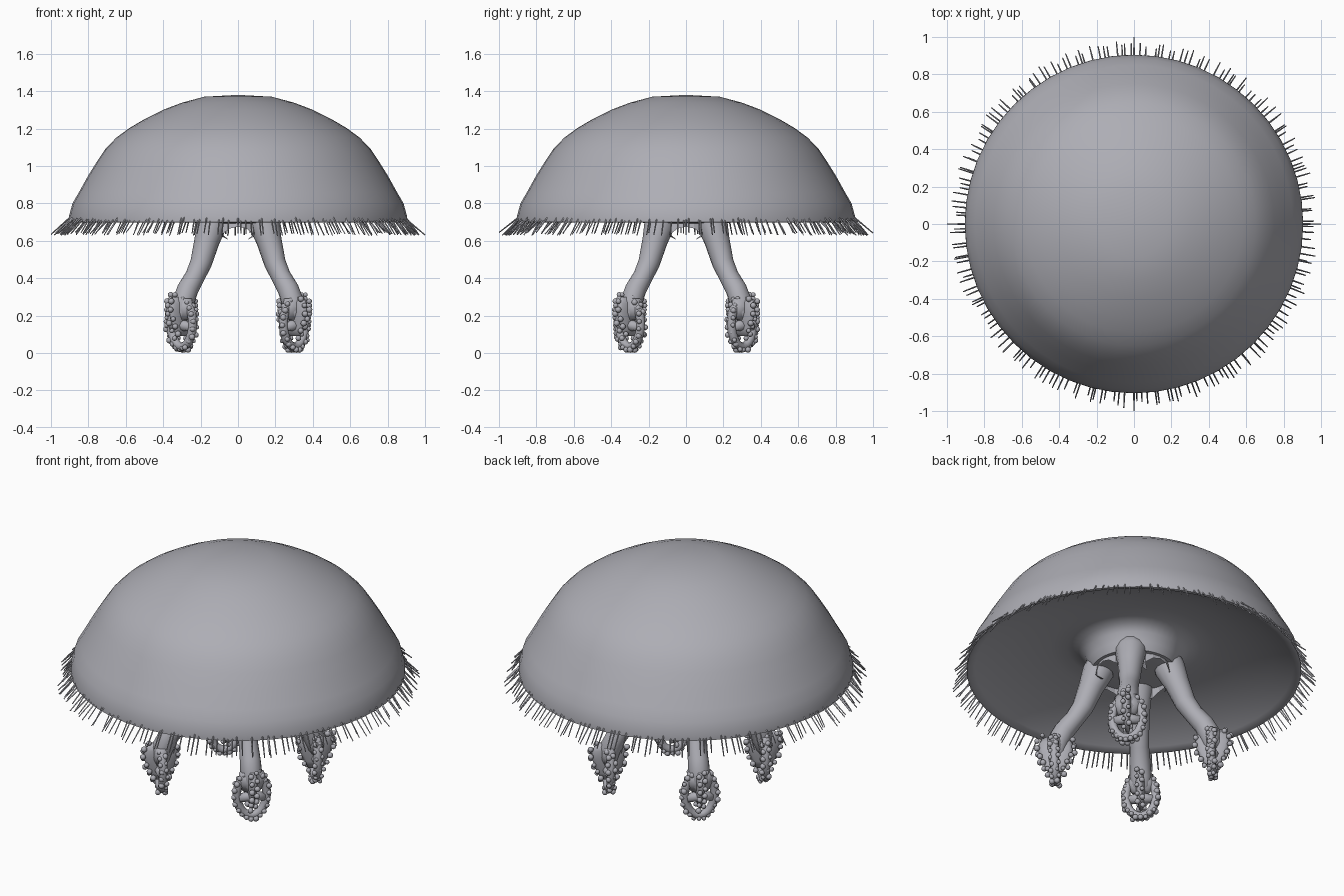
import bpy, bmesh, math, random
from mathutils import Vector, Matrix

if "Cube" in bpy.data.objects:
    bpy.data.objects.remove(bpy.data.objects["Cube"])

random.seed(4)
grey = bpy.data.materials.new("soft grey")
grey.diffuse_color = (0.42, 0.42, 0.46, 1)
grey.use_nodes = True
grey.node_tree.nodes["Principled BSDF"].inputs["Base Color"].default_value = grey.diffuse_color


def finish(bm, name, smooth=True):
    bmesh.ops.recalc_face_normals(bm, faces=bm.faces[:])
    me = bpy.data.meshes.new(name)
    bm.to_mesh(me)
    bm.free()
    me.materials.append(grey)
    for p in me.polygons:
        p.use_smooth = smooth
    ob = bpy.data.objects.new(name, me)
    bpy.context.collection.objects.link(ob)
    return ob


def tube(bm, pts, radii, side, n=10, closed=False, flat=1.0):
    """Sweep a section along a planar path; side is the plane normal, flat scales along it."""
    pts = [Vector(p) for p in pts]
    side = Vector(side).normalized()
    rings = []
    m = len(pts)
    for i, p in enumerate(pts):
        a = pts[(i - 1) % m] if closed else pts[max(i - 1, 0)]
        b = pts[(i + 1) % m] if closed else pts[min(i + 1, m - 1)]
        other = (b - a).normalized().cross(side)
        r = radii[i] if isinstance(radii, (list, tuple)) else radii
        rings.append([bm.verts.new(p + r * (flat * math.cos(k * math.tau / n) * side
                                            + math.sin(k * math.tau / n) * other)) for k in range(n)])
    for i in range(m if closed else m - 1):
        A, B = rings[i], rings[(i + 1) % m]
        for k in range(n):
            bm.faces.new((A[k], A[(k + 1) % n], B[(k + 1) % n], B[k]))
    if not closed:
        bm.faces.new(rings[0])
        bm.faces.new(rings[-1])


def knob(bm, p, r):
    bmesh.ops.create_icosphere(bm, subdivisions=2, radius=r, matrix=Matrix.Translation(p))


# Bell: outer dome, thin rim, shallow underside and central stalk in one lathe
profile = [(0, 1.38), (0.18, 1.37), (0.30, 1.338), (0.40, 1.30), (0.50, 1.25), (0.58, 1.203),
           (0.65, 1.152), (0.71, 1.09), (0.75, 1.03), (0.80, 0.95), (0.85, 0.86), (0.885, 0.80),
           (0.904, 0.73), (0.905, 0.70), (0.89, 0.697), (0.86, 0.715), (0.75, 0.765), (0.60, 0.81),
           (0.45, 0.835), (0.36, 0.84), (0.30, 0.825), (0.265, 0.79), (0.25, 0.74), (0.23, 0.695),
           (0.12, 0.685), (0, 0.70)]
bm = bmesh.new()
vs = [bm.verts.new((r, 0, z)) for r, z in profile]
es = [bm.edges.new((vs[i], vs[i + 1])) for i in range(len(vs) - 1)]
bmesh.ops.spin(bm, geom=vs + es, cent=(0, 0, 0), axis=(0, 0, 1), angle=math.tau, steps=48)
bmesh.ops.remove_doubles(bm, verts=bm.verts[:], dist=0.0005)
bell = finish(bm, "bell")
bpy.context.view_layer.objects.active = bell
bell.select_set(True)
bpy.ops.object.shade_smooth_by_angle(angle=math.radians(50))

# Fringe: fine tapered tentacles around the rim
bm = bmesh.new()
count = 190
for i in range(count):
    a = (i + random.uniform(-0.6, 0.6)) * math.tau / count
    reach = random.uniform(0.945, 0.985)
    if i % 95 in (0, 47):
        a, reach = round(i / 47.5) * math.pi / 2, 1.0
    out = Vector((math.cos(a), math.sin(a), 0))
    side = Vector((-out.y, out.x, 0))
    top = out * 0.89 + Vector((0, 0, random.uniform(0.715, 0.735)))
    tip = out * reach + Vector((0, 0, random.uniform(0.628, 0.645)))
    tube(bm, [top, top.lerp(tip, 0.5), tip], [0.0045, 0.004, 0.003], side, n=4)
finish(bm, "fringe_tentacles", False)

# Four oral arms on the diagonals
for q in range(4):
    a = math.pi / 4 + q * math.pi / 2
    out = Vector((math.cos(a), math.sin(a), 0))
    side = Vector((-out.y, out.x, 0))

    def at(u, v, z):
        return out * u + side * v + Vector((0, 0, z))

    bm = bmesh.new()
    path = [(0.165, 0.80, 0.07), (0.195, 0.70, 0.085), (0.235, 0.60, 0.068), (0.28, 0.48, 0.058),
            (0.325, 0.41, 0.053), (0.38, 0.34, 0.057), (0.415, 0.27, 0.06),
            (0.425, 0.21, 0.05), (0.43, 0.16, 0.02)]
    tube(bm, [at(u, 0, z) for u, z, r in path], [r for u, z, r in path], side, n=14)
    finish(bm, "oral_arm_%d" % (q + 1))

    # Frilled arm tip: open oval ring, tapered radial wing plate, cross bar
    bm = bmesh.new()
    steps = 22

    def oval(t):
        return at(0.425, 0.082 * math.sin(t), 0.158 + 0.125 * math.cos(t))

    tube(bm, [oval(k * math.tau / steps) for k in range(steps)], 0.024, out, n=8, closed=True)
    tube(bm, [at(0.43, -0.07, 0.14), at(0.43, 0, 0.15), at(0.43, 0.07, 0.14)],
         [0.024, 0.032, 0.024], out, n=8)
    wing = [(0.30, 0.065), (0.265, 0.092), (0.22, 0.095), (0.17, 0.08), (0.13, 0.062), (0.09, 0.042)]
    tube(bm, [at(0.425, 0, z) for z, w in wing], [w for z, w in wing], side, n=14, flat=0.3)
    tube(bm, [at(0.425, 0, z) for z in (0.29, 0.23, 0.18)], [0.04, 0.045, 0.03], side, n=10, flat=1.7)
    finish(bm, "arm_frill_%d" % (q + 1))

    # Small knobs along the frill edges
    bm = bmesh.new()
    c = at(0.425, 0, 0.158)
    for k in range(44):
        t = (k // 2 + 0.25 * (k % 2)) * math.tau / 22
        p = c + (oval(t) - c) * random.uniform(1.08, 1.22)
        p += out * ((k % 2) * 2 - 1) * random.uniform(0.006, 0.024)
        p.z = max(p.z, 0.0175)
        knob(bm, p, random.uniform(0.012, 0.017))
    for s in (-1, 1):
        for z, w in wing:
            for d in (-0.014, 0.014):
                p = at(0.425 + s * w * random.uniform(0.95, 1.1), d, z + d * 0.8)
                knob(bm, p, random.uniform(0.012, 0.017))
    finish(bm, "arm_knobs_%d" % (q + 1))

# Pointed cup-like flaps under the stalk, between the arms
for q in range(4):
    a = q * math.pi / 2
    out = Vector((math.cos(a), math.sin(a), 0))
    side = Vector((-out.y, out.x, 0))
    bm = bmesh.new()
    rim = [(0.16, -0.10, 0.63), (0.20, -0.085, 0.635), (0.215, -0.045, 0.665), (0.22, 0.0, 0.675),
           (0.215, 0.045, 0.665), (0.20, 0.085, 0.635), (0.16, 0.10, 0.63)]
    low = [bm.verts.new(out * u + side * v + Vector((0, 0, z))) for u, v, z in rim]
    top = [bm.verts.new(out * (u - 0.01) + side * v * 0.9 + Vector((0, 0, 0.71))) for u, v, z in rim]
    for i in range(len(rim) - 1):
        bm.faces.new((low[i], low[i + 1], top[i + 1], top[i]))
    spike = bm.verts.new(out * 0.17 + side * -0.05 + Vector((0, 0, 0.605)))
    bm.faces.new((low[0], low[1], spike))
    finish(bm, "stalk_flap_%d" % (q + 1), False)
